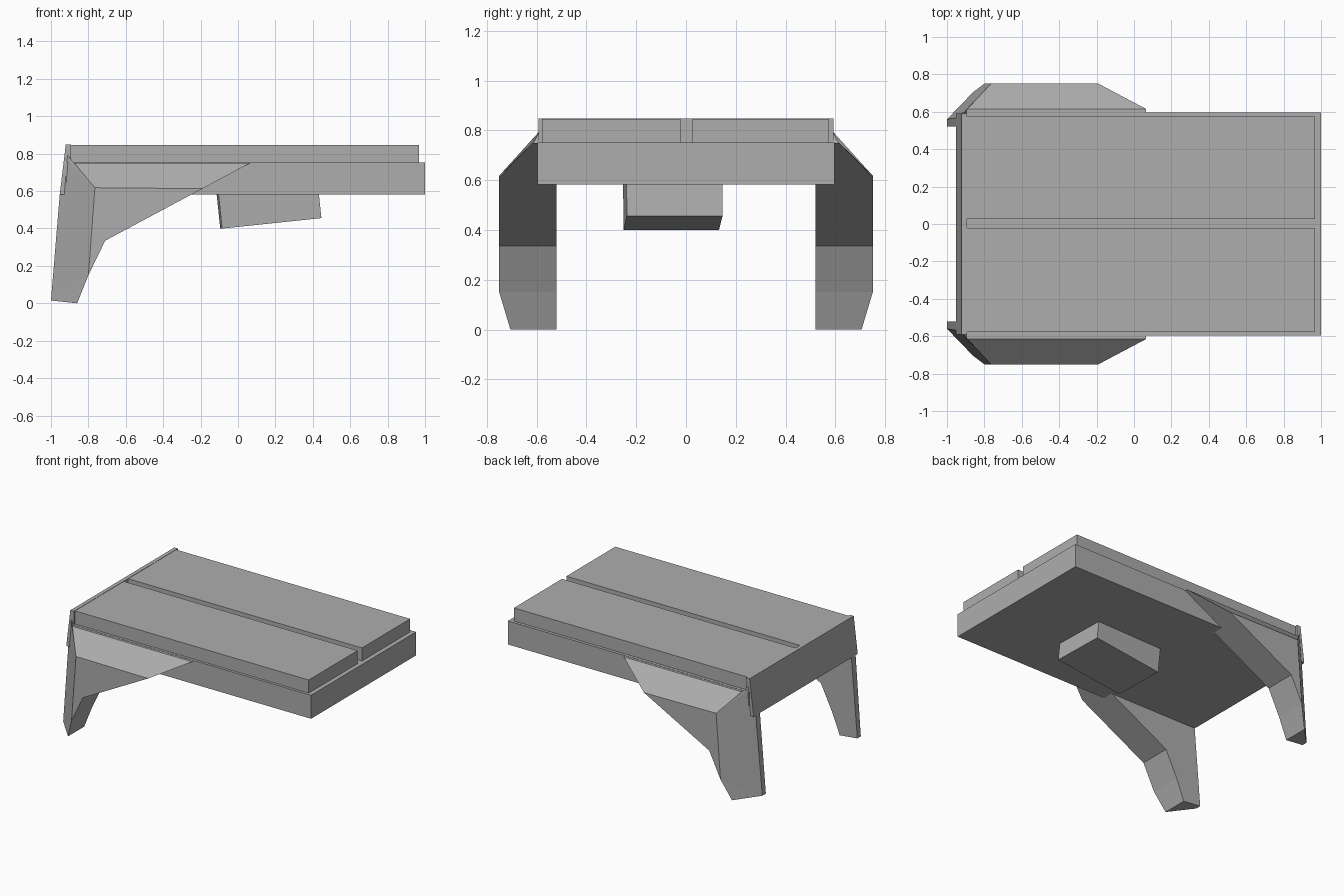
import bpy, bmesh, math
from mathutils import Matrix

cube = bpy.data.objects.get("Cube")
if cube:
    bpy.data.objects.remove(cube, do_unlink=True)

grey = bpy.data.materials.new("plain_grey")
grey.use_nodes = True
colour = (0.42, 0.42, 0.42, 1)
grey.diffuse_color = colour
grey.node_tree.nodes["Principled BSDF"].inputs["Base Color"].default_value = colour


def add_object(name, bm):
    bmesh.ops.recalc_face_normals(bm, faces=bm.faces)
    mesh = bpy.data.meshes.new(name)
    bm.to_mesh(mesh)
    bm.free()
    mesh.materials.append(grey)
    obj = bpy.data.objects.new(name, mesh)
    bpy.context.collection.objects.link(obj)
    return obj


def box(name, low, high):
    bm = bmesh.new()
    bmesh.ops.create_cube(bm, size=1)
    for v in bm.verts:
        v.co = [(a + b) / 2 + c * (b - a) for a, b, c in zip(low, high, v.co)]
    return add_object(name, bm)


def prism(name, profile, y0, y1):
    bm = bmesh.new()
    face = bm.faces.new([bm.verts.new((x, y0, z)) for x, z in profile])
    ext = bmesh.ops.extrude_face_region(bm, geom=[face], use_keep_orig=True)
    moved = [g for g in ext["geom"] if isinstance(g, bmesh.types.BMVert)]
    bmesh.ops.translate(bm, verts=moved, vec=(0, y1 - y0, 0))
    return add_object(name, bm)


# Main slab and the two raised panels with a groove between them
box("slab", (-0.92, -0.597, 0.583), (1, 0.597, 0.752))
box("right_panel", (-0.9, -0.578, 0.75), (0.968, -0.022, 0.846))
box("left_panel", (-0.9, 0.027, 0.75), (0.968, 0.575, 0.846))

# Slanted end plate
prism("end_plate", [(-0.953, 0.583), (-0.921, 0.848), (-0.893, 0.848), (-0.893, 0.583)], -0.592, 0.592)

# Tilted block under the slab
block = box("under_block", (-0.267, -0.192, -0.1), (0.267, 0.192, 0.1))
block.matrix_world = (Matrix.Translation((0.165, -0.053, 0.527))
                      @ Matrix.Rotation(math.radians(1.5), 4, "Z")
                      @ Matrix.Rotation(math.radians(-6), 4, "Y"))

# Leg outline: x, z and the outer y at each point
OUTLINE = [(-1, 0.015, 0.56), (-0.86, 0, 0.705), (-0.8, 0.15, 0.75),
           (-0.71, 0.335, 0.75), (-0.19, 0.613, 0.75), (0.065, 0.75, 0.615),
           (-0.895, 0.75, 0.615), (-0.918, 0.8, 0.585), (-0.953, 0.583, 0.568)]
INNER_Y = 0.52


def leg(name, side):
    bm = bmesh.new()
    inner = [bm.verts.new((x, side * INNER_Y, z)) for x, z, y in OUTLINE]
    outer = [bm.verts.new((x, side * y, z)) for x, z, y in OUTLINE]
    corner = bm.verts.new((-0.765, 0.75 * side, 0.618))
    n = len(OUTLINE)
    bm.faces.new(inner)
    for i in range(n):
        j = (i + 1) % n
        bm.faces.new((inner[i], inner[j], outer[j], outer[i]))
    # Flat cheek, sloping shoulder and bevelled rear corner
    bm.faces.new((outer[0], outer[1], outer[2]))
    bm.faces.new((corner, outer[2], outer[3], outer[4]))
    bm.faces.new((corner, outer[4], outer[5], outer[6]))
    for a, b in ((0, 2), (8, 0), (7, 8), (6, 7)):
        bm.faces.new((corner, outer[a], outer[b]))
    return add_object(name, bm)


leg("left_leg", 1)
leg("right_leg", -1)
